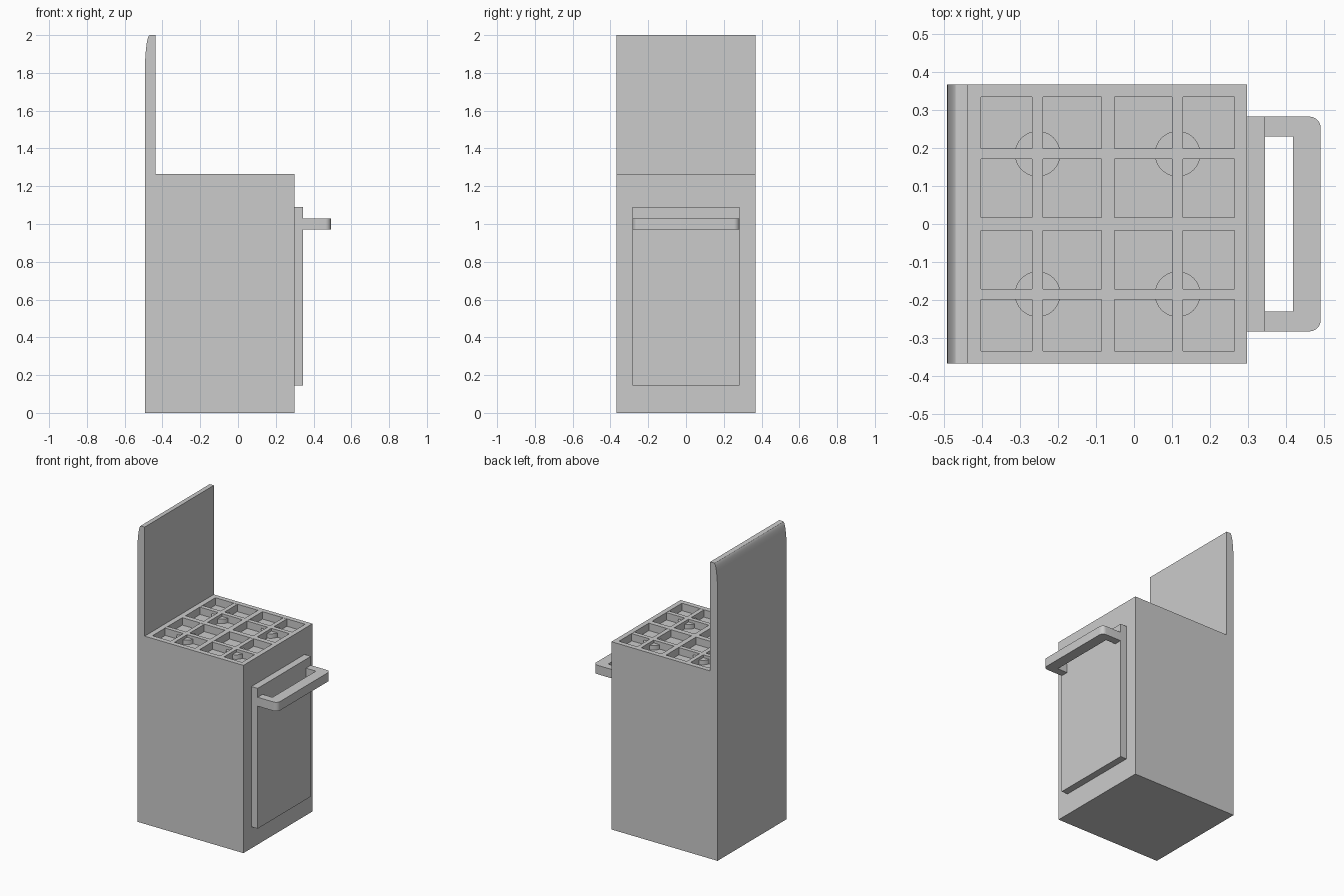
import bpy, bmesh, math

if "Cube" in bpy.data.objects:
    bpy.data.objects.remove(bpy.data.objects["Cube"])

W = 0.368          # half width of the body
TOP = 1.265        # cooktop height
DEPTH = 0.05       # depth of the burner wells


def make_object(name, bm):
    bmesh.ops.recalc_face_normals(bm, faces=bm.faces)
    mesh = bpy.data.meshes.new(name)
    bm.to_mesh(mesh)
    bm.free()
    obj = bpy.data.objects.new(name, mesh)
    bpy.context.collection.objects.link(obj)
    return obj


def extrude_profile(name, points, offset):
    bm = bmesh.new()
    face = bm.faces.new([bm.verts.new(p) for p in points])
    new = bmesh.ops.extrude_face_region(bm, geom=[face], use_keep_orig=True)["geom"]
    bmesh.ops.translate(bm, vec=offset,
                        verts=[v for v in new if isinstance(v, bmesh.types.BMVert)])
    return make_object(name, bm)


def add_box(bm, x0, x1, y0, y1, z0, z1):
    verts = bmesh.ops.create_cube(bm, size=1)["verts"]
    bmesh.ops.scale(bm, vec=(x1 - x0, y1 - y0, z1 - z0), verts=verts)
    bmesh.ops.translate(bm, vec=((x0 + x1) / 2, (y0 + y1) / 2, (z0 + z1) / 2), verts=verts)


def box(name, *bounds):
    bm = bmesh.new()
    add_box(bm, *bounds)
    return make_object(name, bm)


def arc(cx, cy, rx, ry, a0, a1, n):
    return [(cx + rx * math.cos(math.radians(a0 + (a1 - a0) * i / n)),
             cy + ry * math.sin(math.radians(a0 + (a1 - a0) * i / n))) for i in range(n + 1)]


def smooth(obj):
    bpy.ops.object.select_all(action='DESELECT')
    bpy.context.view_layer.objects.active = obj
    obj.select_set(True)
    bpy.ops.object.shade_smooth_by_angle(angle=math.radians(30))


# Body and splashback share one side profile
profile = [(-0.493, 0), (0.298, 0), (0.298, TOP), (-0.438, TOP), (-0.438, 2.0)]
profile += arc(-0.467, 1.8, 0.026, 0.2, 90, 180, 12)
body = extrude_profile("stove_body", [(x, -W, z) for x, z in profile], (0, 2 * W, 0))

# Burner wells: (x start, x end, burner centre x), mirrored in y
wells = [(-0.403, -0.086, -0.254), (-0.052, 0.265, 0.115)]
bm = bmesh.new()
for x0, x1, cx in wells:
    for y0, y1 in ((0.017, 0.335), (-0.335, -0.017)):
        add_box(bm, x0, x1, y0, y1, TOP - DEPTH, TOP + 0.1)
cutter = make_object("well_cutter", bm)
cut = body.modifiers.new("wells", 'BOOLEAN')
cut.object = cutter
cut.solver = 'EXACT'
smooth(body)
bpy.ops.object.modifier_apply(modifier=cut.name)
bpy.data.objects.remove(cutter)
smooth(body)

# Burners and the crossed grate bars above them
B = 0.0142
for x0, x1, cx in wells:
    for s in (1, -1):
        cy = s * 0.185
        y0, y1 = sorted((s * 0.017, s * 0.335))
        bpy.ops.mesh.primitive_cylinder_add(vertices=48, radius=0.06, depth=0.03,
                                            location=(cx, cy, TOP - DEPTH + 0.015))
        burner = bpy.context.object
        burner.name = "burner"
        smooth(burner)
        # Cross outline extruded downwards
        cross = [(x0, cy - B), (cx - B, cy - B), (cx - B, y0), (cx + B, y0),
                 (cx + B, cy - B), (x1, cy - B), (x1, cy + B), (cx + B, cy + B),
                 (cx + B, y1), (cx - B, y1), (cx - B, cy + B), (x0, cy + B)]
        extrude_profile("grate", [(x, y, TOP - 0.001) for x, y in cross],
                        (0, 0, 0.001 - DEPTH))

# Oven door
box("oven_door", 0.298, 0.345, -0.283, 0.283, 0.145, 1.09)

# U-shaped door handle with rounded outer corners
outline = [(0.345, -0.283)] + arc(0.462, -0.253, 0.03, 0.03, -90, 0, 8)
outline += arc(0.462, 0.253, 0.03, 0.03, 0, 90, 8) + [(0.345, 0.283)]
outline += [(0.345, 0.231), (0.419, 0.231), (0.419, -0.231), (0.345, -0.231)]
handle = extrude_profile("door_handle", [(x, y, 0.97) for x, y in outline], (0, 0, 0.06))
smooth(handle)
